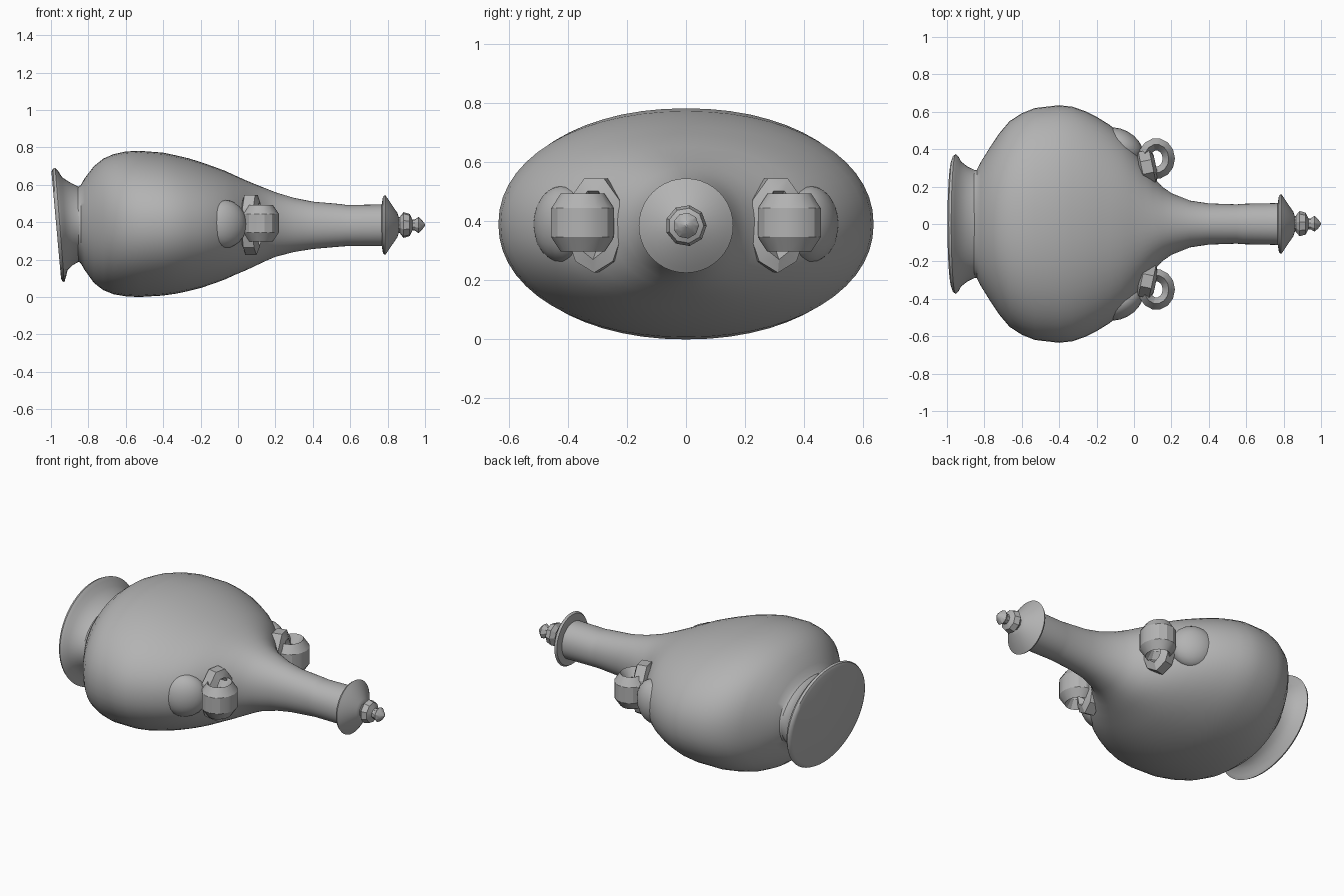
import bpy, bmesh, math
from mathutils import Matrix, Vector

cube = bpy.data.objects.get("Cube")
if cube:
    bpy.data.objects.remove(cube, do_unlink=True)

clay = bpy.data.materials.new("grey clay")
clay.use_nodes = True
GREY = (0.45, 0.45, 0.45, 1)
clay.diffuse_color = GREY
clay.node_tree.nodes["Principled BSDF"].inputs["Base Color"].default_value = GREY

AXIS_Z = 0.385


def finish(bm, name, angle=None):
    bmesh.ops.recalc_face_normals(bm, faces=bm.faces)
    mesh = bpy.data.meshes.new(name)
    bm.to_mesh(mesh)
    bm.free()
    mesh.materials.append(clay)
    ob = bpy.data.objects.new(name, mesh)
    bpy.context.collection.objects.link(ob)
    if angle:
        bpy.ops.object.select_all(action='DESELECT')
        ob.select_set(True)
        bpy.context.view_layer.objects.active = ob
        bpy.ops.object.shade_smooth_by_angle(angle=math.radians(angle))
    return ob


def loft(name, rings, segments=56, power=2.0, angle=40):
    """Skin oval rings (x, half width, top z, bottom z, tilt) along x and cap the ends."""
    bm = bmesh.new()
    loops = []
    for x, ry, top, bottom, tilt in rings:
        loop = []
        for i in range(segments):
            a = 2 * math.pi * i / segments
            c, s = math.cos(a), math.sin(a)
            y = ry * math.copysign(abs(c) ** (2 / power), c)
            z = (top + bottom) / 2 + (top - bottom) / 2 * math.copysign(abs(s) ** (2 / power), s)
            loop.append(bm.verts.new((x + tilt * (z - AXIS_Z), y, z)))
        loops.append(loop)
    for a, b in zip(loops, loops[1:]):
        for i in range(segments):
            j = (i + 1) % segments
            bm.faces.new((a[i], a[j], b[j], b[i]))
    bm.faces.new(loops[0])
    bm.faces.new(loops[-1])
    return finish(bm, name, angle)


def turned(name, profile, segments, angle):
    """Round part about the neck axis from (x, radius) pairs."""
    return loft(name, [(x, r, AXIS_Z + r, AXIS_Z - r, 0) for x, r in profile],
                segments, 2.0, angle)


# Flattened flask body running into the neck
loft("flask_body", [
    (-0.86, 0.285, 0.585, 0.195, 0), (-0.84, 0.29, 0.60, 0.18, 0),
    (-0.82, 0.33, 0.635, 0.145, 0), (-0.77, 0.41, 0.70, 0.075, 0),
    (-0.72, 0.485, 0.74, 0.037, 0), (-0.665, 0.55, 0.764, 0.015, 0),
    (-0.60, 0.592, 0.778, 0.004, 0), (-0.53, 0.62, 0.782, 0.00, 0),
    (-0.40, 0.635, 0.772, 0.008, 0), (-0.33, 0.627, 0.757, 0.018, 0),
    (-0.265, 0.605, 0.742, 0.032, 0), (-0.195, 0.57, 0.72, 0.05, 0),
    (-0.13, 0.53, 0.697, 0.072, 0), (-0.07, 0.48, 0.675, 0.094, 0),
    (-0.02, 0.43, 0.652, 0.117, 0), (0.04, 0.345, 0.625, 0.142, 0),
    (0.10, 0.255, 0.60, 0.17, 0), (0.15, 0.20, 0.58, 0.194, 0),
    (0.20, 0.165, 0.56, 0.215, 0), (0.30, 0.125, 0.53, 0.241, 0),
    (0.40, 0.11, 0.51, 0.257, 0), (0.55, 0.105, 0.497, 0.27, 0),
    (0.58, 0.108, 0.492, 0.272, 0), (0.78, 0.112, 0.495, 0.272, 0)], power=2.1)

# Flared foot, set slightly askew
loft("flared_foot", [
    (-0.972, 0.345, 0.67, 0.10, -0.09), (-0.965, 0.365, 0.685, 0.085, -0.085),
    (-0.953, 0.373, 0.69, 0.08, -0.08), (-0.94, 0.362, 0.672, 0.105, -0.07),
    (-0.925, 0.335, 0.64, 0.145, -0.06), (-0.89, 0.307, 0.612, 0.17, -0.03),
    (-0.85, 0.288, 0.588, 0.19, 0), (-0.82, 0.285, 0.585, 0.195, 0)])

# Lip disc and stepped finial
turned("lip_disc", [(0.768, 0.11), (0.775, 0.152), (0.787, 0.16), (0.80, 0.142),
                    (0.852, 0.065), (0.86, 0.04)], 40, 35)
turned("finial", [(0.845, 0.042), (0.865, 0.044), (0.885, 0.07), (0.918, 0.06),
                  (0.932, 0.03), (0.945, 0.03), (0.965, 0.044), (0.985, 0.025),
                  (1.0, 0.004)], 9, 25)


def ring(name, centre, radii, tube, rotation, sides, tube_sides):
    """Faceted oval ring lying in local xy; radii and tube are pairs."""
    bm = bmesh.new()
    grid = []
    for i in range(sides):
        a = 2 * math.pi * i / sides
        row = []
        for j in range(tube_sides):
            b = 2 * math.pi * (j + 0.5) / tube_sides
            d = tube[0] * math.cos(b)
            p = Vector(((radii[0] + d) * math.cos(a), (radii[1] + d) * math.sin(a),
                        tube[1] * math.sin(b)))
            row.append(bm.verts.new(rotation @ p + Vector(centre)))
        grid.append(row)
    for i in range(sides):
        for j in range(tube_sides):
            k, m = (i + 1) % sides, (j + 1) % tube_sides
            bm.faces.new((grid[i][j], grid[k][j], grid[k][m], grid[i][m]))
    return finish(bm, name, 25)


# Twin handles: a broad loop crossed by an upright loop, with a shoulder pad
for side, label in ((1, "left"), (-1, "right")):
    ring(label + "_handle_loop", (0.12, side * 0.35, 0.395), (0.066, 0.076),
         (0.038, 0.098), Matrix.Identity(3), 14, 6)
    upright = Matrix.Rotation(side * math.radians(12), 3, 'Z') @ Matrix.Rotation(math.radians(90), 3, 'Y')
    ring(label + "_handle_upright", (0.07, side * 0.305, 0.39), (0.132, 0.068),
         (0.04, 0.05), upright, 9, 5)
    bm = bmesh.new()
    bmesh.ops.create_icosphere(bm, subdivisions=3, radius=1)
    bmesh.ops.transform(bm, verts=bm.verts, matrix=Matrix.Translation((-0.075, side * 0.42, 0.39))
                        @ Matrix.Rotation(side * math.radians(-28), 4, 'Z')
                        @ Matrix.Diagonal((0.13, 0.085, 0.13, 1)))
    finish(bm, label + "_shoulder_pad", 60)
